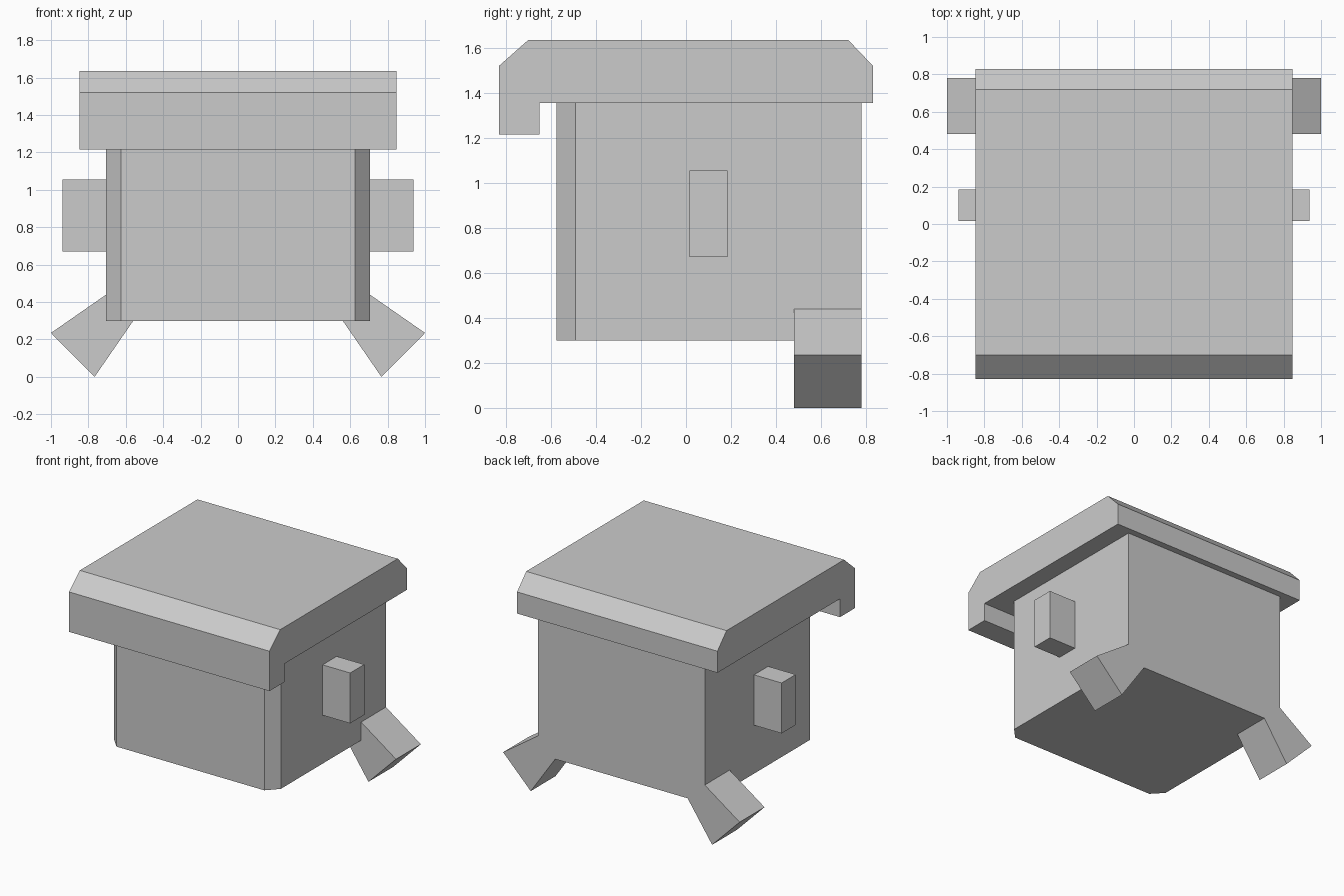
import bpy
import bmesh
from mathutils import Vector

default = bpy.data.objects.get("Cube")
if default:
    bpy.data.objects.remove(default, do_unlink=True)

# One plain grey for the whole model
GREY = (0.6, 0.6, 0.6, 1.0)
grey = bpy.data.materials.new("plain_grey")
grey.use_nodes = True
grey.diffuse_color = GREY
grey.node_tree.nodes["Principled BSDF"].inputs["Base Color"].default_value = GREY


def prism(name, profile, axis, start, end, mirrored=False):
    """Extrude a flat outline along one axis; the outline uses the other two."""
    def place(u, v):
        return {"x": (start, u, v), "y": (u, start, v), "z": (u, v, start)}[axis]

    bm = bmesh.new()
    face = bm.faces.new([bm.verts.new(place(u, v)) for u, v in profile])
    moved = bmesh.ops.extrude_face_region(bm, geom=[face], use_keep_orig=True)["geom"]
    offset = Vector([(end - start) if a == axis else 0 for a in "xyz"])
    bmesh.ops.translate(bm, vec=offset,
                        verts=[g for g in moved if isinstance(g, bmesh.types.BMVert)])
    bmesh.ops.recalc_face_normals(bm, faces=bm.faces)
    mesh = bpy.data.meshes.new(name)
    bm.to_mesh(mesh)
    bm.free()
    mesh.materials.append(grey)
    obj = bpy.data.objects.new(name, mesh)
    bpy.context.collection.objects.link(obj)
    if mirrored:
        mirror = obj.modifiers.new("Mirror", "MIRROR")
        mirror.use_axis[0] = True
        mirror.use_mirror_merge = False
    return obj


# Body: box with chamfered front corners
prism("body",
      [(-0.625, -0.575), (0.625, -0.575), (0.705, -0.49),
       (0.705, 0.78), (-0.705, 0.78), (-0.705, -0.49)],
      "z", 0.30, 1.355)

# Roof: side outline with sloped edges and a front lip hanging down
prism("roof",
      [(-0.83, 1.215), (-0.65, 1.215), (-0.65, 1.355), (0.83, 1.355),
       (0.83, 1.52), (0.72, 1.635), (-0.70, 1.635), (-0.83, 1.52)],
      "x", -0.847, 0.847)

# Side blocks
prism("side_blocks",
      [(0.015, 0.67), (0.185, 0.67), (0.185, 1.055), (0.015, 1.055)],
      "x", 0.705, 0.938, mirrored=True)

# Splayed rear legs, growing out of the lower body corners
prism("rear_legs",
      [(0.705, 0.44), (1.0, 0.235), (0.767, 0.0), (0.56, 0.30), (0.705, 0.30)],
      "y", 0.48, 0.78, mirrored=True)
